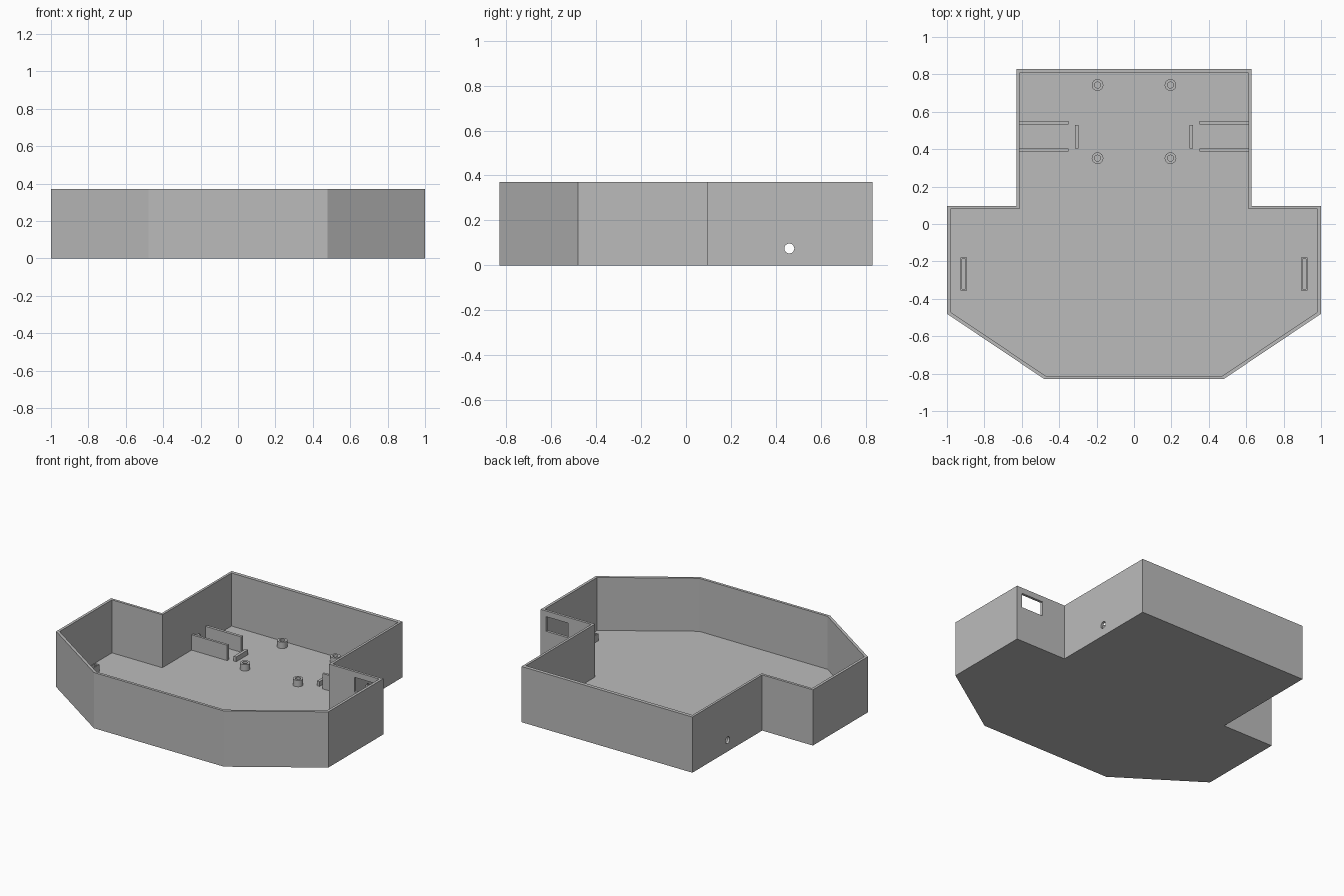
import bpy, bmesh, math
from mathutils import Matrix

if "Cube" in bpy.data.objects:
    bpy.data.objects.remove(bpy.data.objects["Cube"])

H = 0.37       # wall height
FLOOR = 0.018  # floor thickness

grey = bpy.data.materials.new("light grey plastic")
grey.diffuse_color = (0.5, 0.5, 0.5, 1)
grey.use_nodes = True
grey.node_tree.nodes["Principled BSDF"].inputs["Base Color"].default_value = grey.diffuse_color


def add(name, bm):
    bmesh.ops.recalc_face_normals(bm, faces=bm.faces)
    me = bpy.data.meshes.new(name)
    bm.to_mesh(me)
    bm.free()
    me.materials.append(grey)
    ob = bpy.data.objects.new(name, me)
    bpy.context.collection.objects.link(ob)
    return ob


def prism(name, half, z0, z1):
    """Extrude an outline given as its right half, mirrored over x."""
    pts = half + [(-x, y) for x, y in reversed(half)]
    bm = bmesh.new()
    face = bm.faces.new([bm.verts.new((x, y, z0)) for x, y in pts])
    top = bmesh.ops.extrude_face_region(bm, geom=[face])["geom"]
    bmesh.ops.translate(bm, vec=(0, 0, z1 - z0),
                        verts=[v for v in top if isinstance(v, bmesh.types.BMVert)])
    return add(name, bm)


def box(name, x, y, z):
    """Box from (low, high) ranges."""
    bm = bmesh.new()
    c = [(a + b) / 2 for a, b in (x, y, z)]
    s = [abs(b - a) for a, b in (x, y, z)]
    bmesh.ops.create_cube(bm, size=1, matrix=Matrix.Translation(c) @ Matrix.Diagonal((*s, 1)))
    return add(name, bm)


def ring(name, outer, inner, z0, z1):
    """Hollow upright post from two matching loops of xy points."""
    bm = bmesh.new()
    loops = [[bm.verts.new((x, y, z)) for x, y in pts]
             for pts, z in ((outer, z0), (outer, z1), (inner, z1), (inner, z0))]
    n = len(outer)
    for a in range(4):
        p, q = loops[a], loops[(a + 1) % 4]
        for i in range(n):
            j = (i + 1) % n
            bm.faces.new((p[i], p[j], q[j], q[i]))
    return add(name, bm)


def circle(cx, cy, r, n=32):
    return [(cx + r * math.cos(2 * math.pi * i / n), cy + r * math.sin(2 * math.pi * i / n))
            for i in range(n)]


def rect(x0, x1, y0, y1):
    return [(x0, y0), (x1, y0), (x1, y1), (x0, y1)]


def cut(target, cutter):
    mod = target.modifiers.new(cutter.name, 'BOOLEAN')
    mod.operation = 'DIFFERENCE'
    mod.solver = 'EXACT'
    mod.object = cutter
    cutter.hide_render = True
    cutter.hide_set(True)


# open tray
tray = prism("tray", [(0.478, -0.83), (1, -0.48), (1, 0.097), (0.628, 0.097), (0.628, 0.83)], 0, H)
cut(tray, prism("cavity_cutter", [(0.472, -0.812), (0.982, -0.47), (0.982, 0.08),
                                  (0.612, 0.08), (0.612, 0.806)], FLOOR, H + 0.1))

# round cable holes through both side walls
bm = bmesh.new()
bmesh.ops.create_cone(bm, cap_ends=True, segments=32, radius1=0.022, radius2=0.022, depth=1.6,
                      matrix=Matrix.Translation((0, 0.46, 0.075)) @ Matrix.Rotation(math.pi / 2, 4, 'Y'))
cut(tray, add("hole_cutter", bm))

# rectangular window in the rear wall of the right wing
cut(tray, box("window_cutter", (0.80, 0.96), (0.04, 0.14), (0.235, 0.332)))

base = FLOOR - 0.004
for s, side in ((-1, "left"), (1, "right")):
    # screw standoffs
    for y, end in ((0.352, "front"), (0.743, "rear")):
        ring(f"standoff_{side}_{end}", circle(s * 0.195, y, 0.031), circle(s * 0.195, y, 0.016), base, 0.06)
    # guide plates reaching in from the side walls
    for y0, y1, end in ((0.387, 0.403, "front"), (0.533, 0.552, "rear")):
        box(f"guide_plate_{side}_{end}", (s * 0.35, s * 0.615), (y0, y1), (base, 0.12))
    # low stop between the guides
    box(f"stop_{side}", (s * 0.297, s * 0.316), (0.405, 0.53), (base, 0.05))
    # slotted holder in the wing
    c = s * 0.91
    ring(f"slot_holder_{side}", rect(c - 0.018, c + 0.018, -0.355, -0.18),
         rect(c - 0.01, c + 0.01, -0.347, -0.188), base, 0.065)
